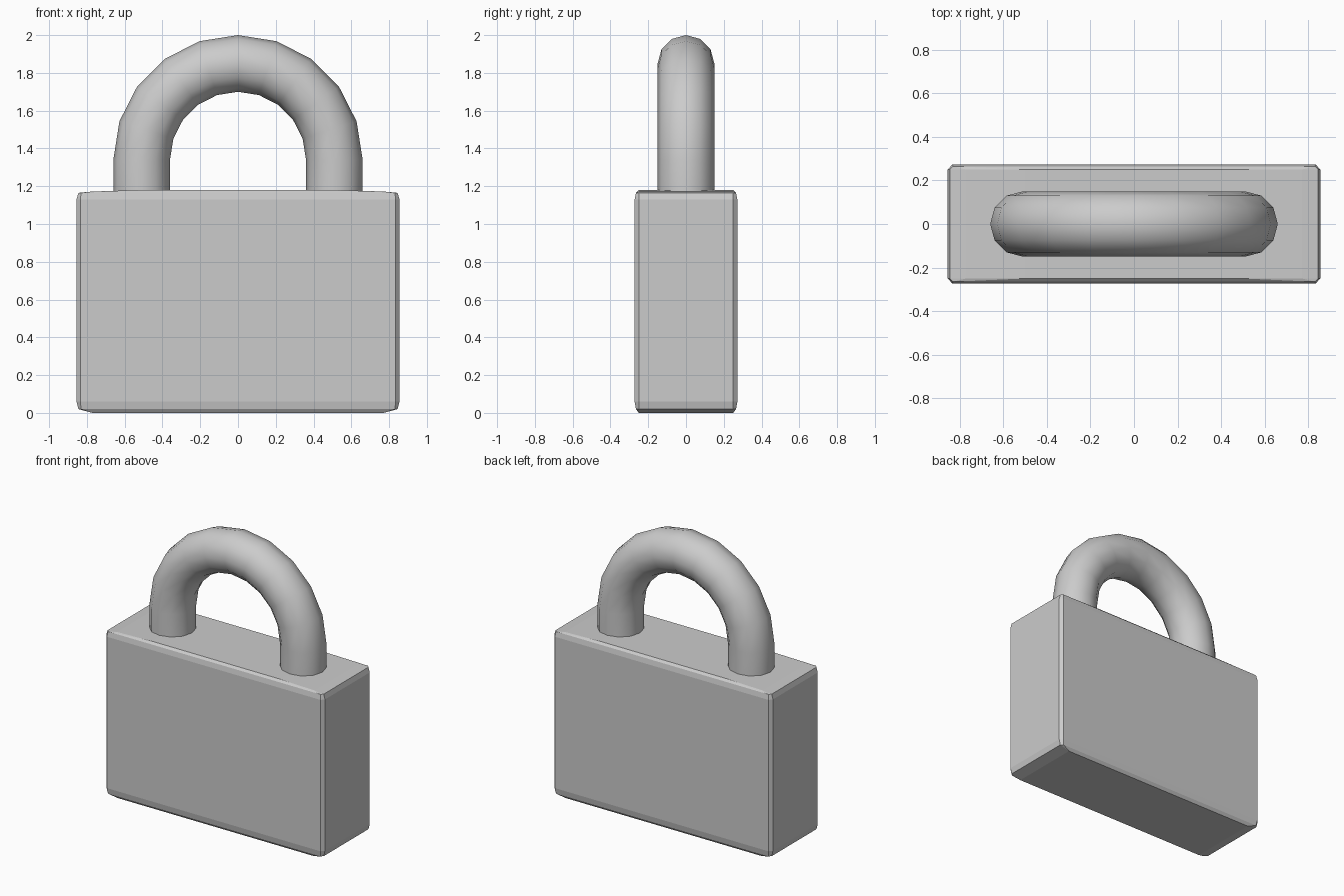
import bpy, bmesh
from math import sin, cos, pi, radians

if "Cube" in bpy.data.objects:
    bpy.data.objects.remove(bpy.data.objects["Cube"])


def make_object(name, bm):
    bmesh.ops.recalc_face_normals(bm, faces=bm.faces)
    mesh = bpy.data.meshes.new(name)
    bm.to_mesh(mesh)
    bm.free()
    obj = bpy.data.objects.new(name, mesh)
    bpy.context.collection.objects.link(obj)
    return obj


# Lock body: softened block, one corner profile mirrored to all four sides
corner = [
    (.77, .25, 0), (.845, .25, .02), (.83, .265, .02),
    (.855, .25, .06), (.835, .272, .06),
    (.855, .25, 1.13), (.835, .272, 1.13),
    (.845, .25, 1.165), (.83, .265, 1.165),
    (.77, .25, 1.172), (.5, .25, 1.18),
]
bm = bmesh.new()
for x, y, z in corner:
    for sx in (-1, 1):
        for sy in (-1, 1):
            bm.verts.new((x * sx, y * sy, z))
hull = bmesh.ops.convex_hull(bm, input=bm.verts)
loose = {v for v in hull["geom_interior"] + hull["geom_unused"]
         if isinstance(v, bmesh.types.BMVert) and not v.link_faces}
bmesh.ops.delete(bm, geom=list(loose), context='VERTS')
bmesh.ops.dissolve_limit(bm, angle_limit=radians(1), verts=bm.verts, edges=bm.edges)
make_object("lock_body", bm)

# Shackle: twelve-sided tube swept up, over a half circle and down
ARC_R, TUBE_R, ARC_Z, SIDES, STEPS = .51, .15, 1.34, 12, 10
stations = [(0, 1.12)]
stations += [(pi * i / STEPS, ARC_Z) for i in range(STEPS + 1)]
stations += [(pi, 1.12)]
bm = bmesh.new()
rings = []
for a, z in stations:
    ring = []
    for k in range(SIDES):
        t = 2 * pi * k / SIDES
        r = ARC_R + TUBE_R * cos(t)
        ring.append(bm.verts.new((r * cos(a), TUBE_R * sin(t), z + r * sin(a))))
    rings.append(ring)
for lower, upper in zip(rings, rings[1:]):
    for k in range(SIDES):
        n = (k + 1) % SIDES
        bm.faces.new((lower[k], lower[n], upper[n], upper[k]))
bm.faces.new(rings[0])
bm.faces.new(rings[-1])
shackle = make_object("shackle", bm)
bpy.context.view_layer.objects.active = shackle
shackle.select_set(True)
bpy.ops.object.shade_smooth_by_angle(angle=radians(40))
